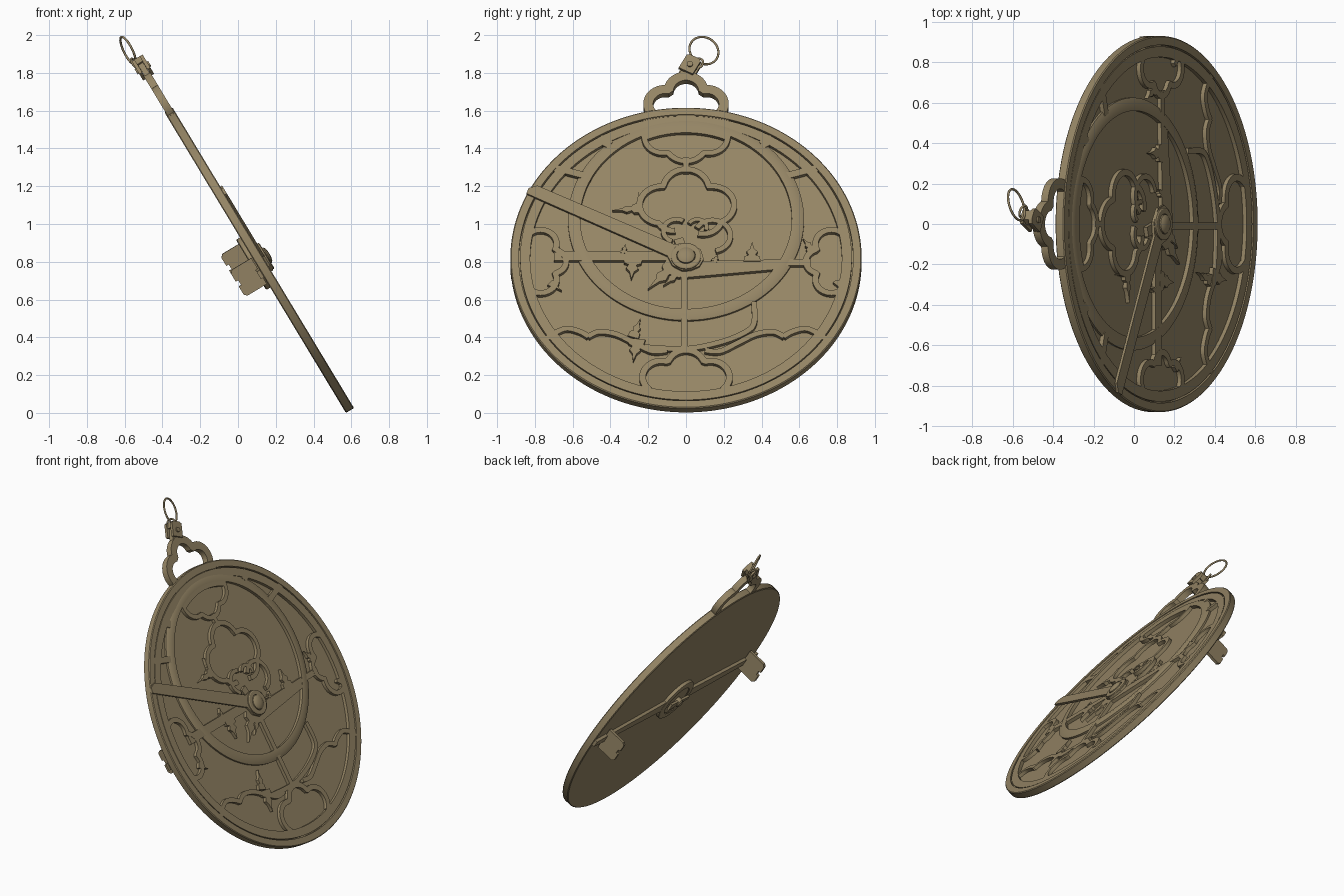
import bpy, bmesh, math
from mathutils import Matrix, Vector
from math import sin, cos, pi, radians, sqrt

if "Cube" in bpy.data.objects:
    bpy.data.objects.remove(bpy.data.objects["Cube"])

# Instrument plane: u across (world y), v up the slope, w out of the front face
M = Matrix(((0, -.517, .856, .112), (1, 0, 0, 0), (0, .856, .517, .809), (0, 0, 0, 1)))
brass = bpy.data.materials.new("aged brass")
brass.diffuse_color = (.30, .235, .13, 1)
brass.use_nodes = True
brass.node_tree.nodes["Principled BSDF"].inputs["Base Color"].default_value = brass.diffuse_color


def finish(bm, name, mat=M, smooth=True):
    bmesh.ops.remove_doubles(bm, verts=bm.verts, dist=1e-5)
    bmesh.ops.recalc_face_normals(bm, faces=bm.faces)
    me = bpy.data.meshes.new(name)
    bm.to_mesh(me)
    bm.free()
    me.transform(mat)
    me.materials.append(brass)
    ob = bpy.data.objects.new(name, me)
    bpy.context.collection.objects.link(ob)
    if smooth:
        bpy.ops.object.select_all(action='DESELECT')
        ob.select_set(True)
        bpy.context.view_layer.objects.active = ob
        bpy.ops.object.shade_smooth_by_angle(angle=radians(30))
    return ob


def lathe(name, prof, c=(0, 0), n=128, closed=True):
    bm = bmesh.new()
    rings = [[bm.verts.new((c[0] + r * cos(2 * pi * i / n), c[1] + r * sin(2 * pi * i / n), w))
              for i in range(n)] for r, w in prof]
    pairs = list(zip(rings, rings[1:] + rings[:1])) if closed else list(zip(rings, rings[1:]))
    for a, b in pairs:
        for i in range(n):
            j = (i + 1) % n
            bm.faces.new((a[i], a[j], b[j], b[i]))
    if not closed:
        bm.faces.new(rings[0])
        bm.faces.new(rings[-1])
    return finish(bm, name)


def plate(name, pts, w0, w1, mat=M):
    bm = bmesh.new()
    f = bm.faces.new([bm.verts.new((x, y, w0)) for x, y in pts])
    r = bmesh.ops.extrude_face_region(bm, geom=[f])
    bmesh.ops.translate(bm, vec=(0, 0, w1 - w0), verts=[v for v in r['geom'] if isinstance(v, bmesh.types.BMVert)])
    return finish(bm, name, mat)


def strip(name, pts, width, w0=-.002, w1=.022):
    """Flat ribbon following a 2D path."""
    bm = bmesh.new()
    P = [Vector(p) for p in pts]
    rows = []
    for i, p in enumerate(P):
        t = (P[min(i + 1, len(P) - 1)] - P[max(i - 1, 0)]).normalized()
        n = Vector((-t.y, t.x)) * width / 2
        a, b = p + n, p - n
        rows.append([bm.verts.new(c) for c in ((a.x, a.y, w0), (b.x, b.y, w0), (b.x, b.y, w1), (a.x, a.y, w1))])
    for r, s in zip(rows, rows[1:]):
        for k in range(4):
            bm.faces.new((r[k], r[(k + 1) % 4], s[(k + 1) % 4], s[k]))
    bm.faces.new(rows[0])
    bm.faces.new(rows[-1])
    return finish(bm, name)


def foil(c, lobes, a0, a1, n=64):
    """Outline of overlapping circles, seen from c; lobes are (u, v, r)."""
    out = []
    for i in range(n + 1):
        t = radians(a0 + (a1 - a0) * i / n)
        best = .02
        for x, y, r in lobes:
            dx, dy = x - c[0], y - c[1]
            k = dx * sin(t) - dy * cos(t)
            if abs(k) < r:
                best = max(best, dx * cos(t) + dy * sin(t) + sqrt(r * r - k * k))
        out.append((c[0] + best * cos(t), c[1] + best * sin(t)))
    return out


def arc(x, y, r, a0, a1, n=28):
    return [(x + r * cos(radians(a0 + (a1 - a0) * i / n)), y + r * sin(radians(a0 + (a1 - a0) * i / n)))
            for i in range(n + 1)]


def curve(pts, n=6):
    """Smooth path through a few points."""
    P = [Vector(p) for p in [pts[0]] + pts + [pts[-1]]]
    out = []
    for a, b, c, d in zip(P, P[1:], P[2:], P[3:]):
        for i in range(n):
            t = i / n
            out.append((2 * b + (c - a) * t + (2 * a - 5 * b + 4 * c - d) * t * t
                        + (3 * b - a - 3 * c + d) * t ** 3) / 2)
    return out + [P[-1]]


def star_pointer(x, y, tx, ty, wd):
    """Flame-shaped thorn from a base point to a tip."""
    a, d = Vector((x, y)), Vector((tx - x, ty - y))
    n = Vector((-d.y, d.x)).normalized() * wd
    prof = [(0, 1), (.25, .9), (.32, .4), (.5, .65), (.65, .25)]
    pts = [a + d * s + n * k for s, k in prof] + [a + d] + [a + d * s - n * k for s, k in reversed(prof)]
    plate("star_pointer", pts, 0, .022)


# Main disc with raised rim and sunken face
lathe("disc", [(.001, -.025), (.925, -.025), (.93, -.02), (.93, .02), (.925, .025), (.885, .025),
               (.885, 0), (.001, 0)], n=160)

# Openwork net: outer ring and off-centre zodiac ring
lathe("net_outer_ring", [(.878, -.002), (.878, .022), (.825, .022), (.825, -.002)], n=160)
lathe("zodiac_ring", [(.56, -.002), (.56, .022), (.597, .024), (.625, .012), (.625, -.002)], c=(0, .245))

# Net bars
plate("left_crossbar", [(-.7, .045), (-.7, -.015), (0, -.015), (0, .045)], 0, .021)
plate("right_crossbar", [(0, -.02), (0, -.12), (.48, -.07), (.48, -.045), (.66, -.045), (.66, -.005)], 0, .021)
strip("lower_meridian_bar", [(-.01, 0), (-.01, -.58)], .035)
for s in (-1, 1):
    strip("rim_bridge", [(s * .50, .50), (s * .70, .56)], .04)
    strip("upper_bridge", [(s * .40, .70), (s * .46, .74)], .05)

# Trefoils at the sides, bottom and top
for s, name in ((-1, "left"), (1, "right")):
    t = foil((-.79, -.02), [(-.77, .09, .085), (-.71, -.02, .075), (-.77, -.13, .085)], -100, 100)
    strip(name + "_trefoil", [(-s * u, v) for u, v in t], .032)
strip("bottom_trefoil", foil((0, -.77), [(-.13, -.735, .1), (0, -.67, .1), (.13, -.735, .1)], -12, 192), .035)
strip("top_trefoil", foil((0, .79), [(-.12, .75, .1), (0, .71, .11), (.12, .75, .1)], 175, 365), .03)
strip("top_trefoil_bar", arc(0, .245, .545, 65, 115), .03)

# Large central quatrefoil with scrolls around the hub
strip("quatrefoil", foil((0, .33), [(0, .43, .12), (-.13, .33, .115), (.14, .33, .115), (.09, .25, .1), (-.07, .25, .08)],
                         -70, 250, 110), .032)
strip("left_scroll", arc(-.05, .17, .07, 60, 250), .026)
strip("right_scroll", arc(.14, .14, .095, 150, -80), .028)
strip("inner_scroll", arc(.06, .19, .05, -20, 150), .022)
strip("quatrefoil_stem", [(0, .53), (0, .62)], .03)
strip("hub_stem", [(-.04, .12), (0, 0)], .05)

# Wavy brackets and lower arc
for s in (-1, 1):
    strip("lower_bracket", [(s * p[0], p[1]) for p in curve(
        [(.74, -.50), (.69, -.46), (.63, -.435), (.56, -.455), (.515, -.485)])], .03)
    strip("lower_bracket_inner", [(s * p[0], p[1]) for p in curve(
        [(.52, -.485), (.46, -.455), (.37, -.47), (.28, -.52), (.18, -.575), (.1, -.57)])], .03)
strip("lower_arc", curve([(-.22, -.55), (0, -.56), (.18, -.52), (.31, -.46), (.36, -.40), (.36, -.27)]), .03)

# Star pointers
for p in [(-.24, .31, -.39, .295, .03), (-.25, .33, -.25, .41, .012), (-.28, 0, -.29, -.13, .05),
          (-.06, -.04, -.2, -.19, .05), (.35, -.02, .35, .1, .045), (.15, -.02, .17, .02, .02),
          (-.33, .03, -.32, .09, .02), (-.28, -.49, -.24, -.37, .03), (-.26, -.5, -.28, -.64, .045),
          (.67, .05, .62, .12, .03), (.80, -.17, .86, -.1, .03), (-.03, -.08, -.12, -.17, .03),
          (-.72, -.15, -.66, -.2, .02)]:
    star_pointer(*p)

# Front rule, hub washer and pin head
R = M @ Matrix.Rotation(math.atan2(.42, -.825), 4, 'Z')
plate("front_rule", [(-.06, .06), (-.09, .02), (-.09, -.03), (-.05, -.075), (.03, -.08), (.09, -.04),
                     (.90, -.035), (.935, .0), (.93, .035), (.09, .04), (.04, .08), (-.02, .085)], .022, .036, R)
lathe("hub_washer", [(.08, .03), (.08, .043), (.074, .047), (.05, .047), (.05, .03)], n=48)
lathe("pin_head", [(.047, .03), (.047, .052), (.035, .06), (.012, .064)], n=40, closed=False)

# Back sighting bar with two sight plates, boss, pin and wedge
A = M @ Matrix.Rotation(radians(3.5), 4, 'Z')
plate("back_sighting_bar", [(-.93, -.035), (0, -.045), (.93, -.01), (.93, .035), (0, .045), (-.93, .01)], -.044, -.025, A)
lathe("back_boss", [(.155, -.024), (.155, -.045), (.147, -.05), (.11, -.05), (.105, -.045), (.02, -.045), (.02, -.024)], n=64)
lathe("back_pin", [(.03, -.02), (.03, -.075), (.024, -.082)], n=32, closed=False)
plate("pin_wedge", [(-.11, -.012), (.1, -.025), (.1, .025), (-.11, .012)], -.07, -.055, A)
for s in (-1, 1):
    # plate outline in the v / -w plane, thin along the bar
    S = A @ Matrix.Translation((s * .8, 0, 0)) @ Matrix(((0, 0, 1, 0), (1, 0, 0, 0), (0, 1, 0, 0), (0, 0, 0, 1)))
    plate("sight_plate", [(-.08, -.03), (-.08, -.15), (-.065, -.165), (-.015, -.165), (-.015, -.15), (.015, -.15),
                          (.015, -.165), (.065, -.165), (.08, -.15), (.08, -.03)], -.01, .01, S)

# Pierced seat at the top
strip("seat", foil((0, .94), [(-.11, .955, .09), (0, 1.035, .092), (.11, .955, .09)], -12, 192, 96), .052, -.02, .02)
strip("seat_base", arc(0, 0, .905, 105, 75), .05, -.02, .02)

# Swivel block, bolt and rings
B = M @ Matrix.Translation((.022, 1.195, 0)) @ Matrix.Rotation(radians(-28), 4, 'Z')
for w in (-.034, .016):
    plate("shackle_cheek", [(-.042, -.05), (.042, -.05), (.042, .04), (.025, .05), (-.025, .05), (-.042, .04)], w, w + .018, B)
plate("shackle_bridge", [(-.035, .01), (.035, .01), (.025, .05), (-.025, .05)], -.03, .03, B)
plate("seat_lug", [(-.03, -.08), (.03, -.08), (.02, .02), (-.02, .02)], -.015, .015, B)
lathe("shackle_bolt", [(.016, -.042), (.016, .042)], c=(.02, 1.19), n=20, closed=False)


def ring(name, c, normal, r, tube):
    bpy.ops.mesh.primitive_torus_add(major_segments=64, minor_segments=10, major_radius=r, minor_radius=tube,
                                     location=c, rotation=Vector(normal).to_track_quat('Z', 'Y').to_euler())
    ob = bpy.context.object
    ob.name = name
    ob.data.materials.append(brass)
    bpy.ops.object.shade_smooth()


ring("small_link", (-.548, .062, 1.85), (.75, -.3, .5), .03, .006)
ring("hanging_ring", (-.582, .095, 1.918), (.85, .28, .42), .08, .006)
